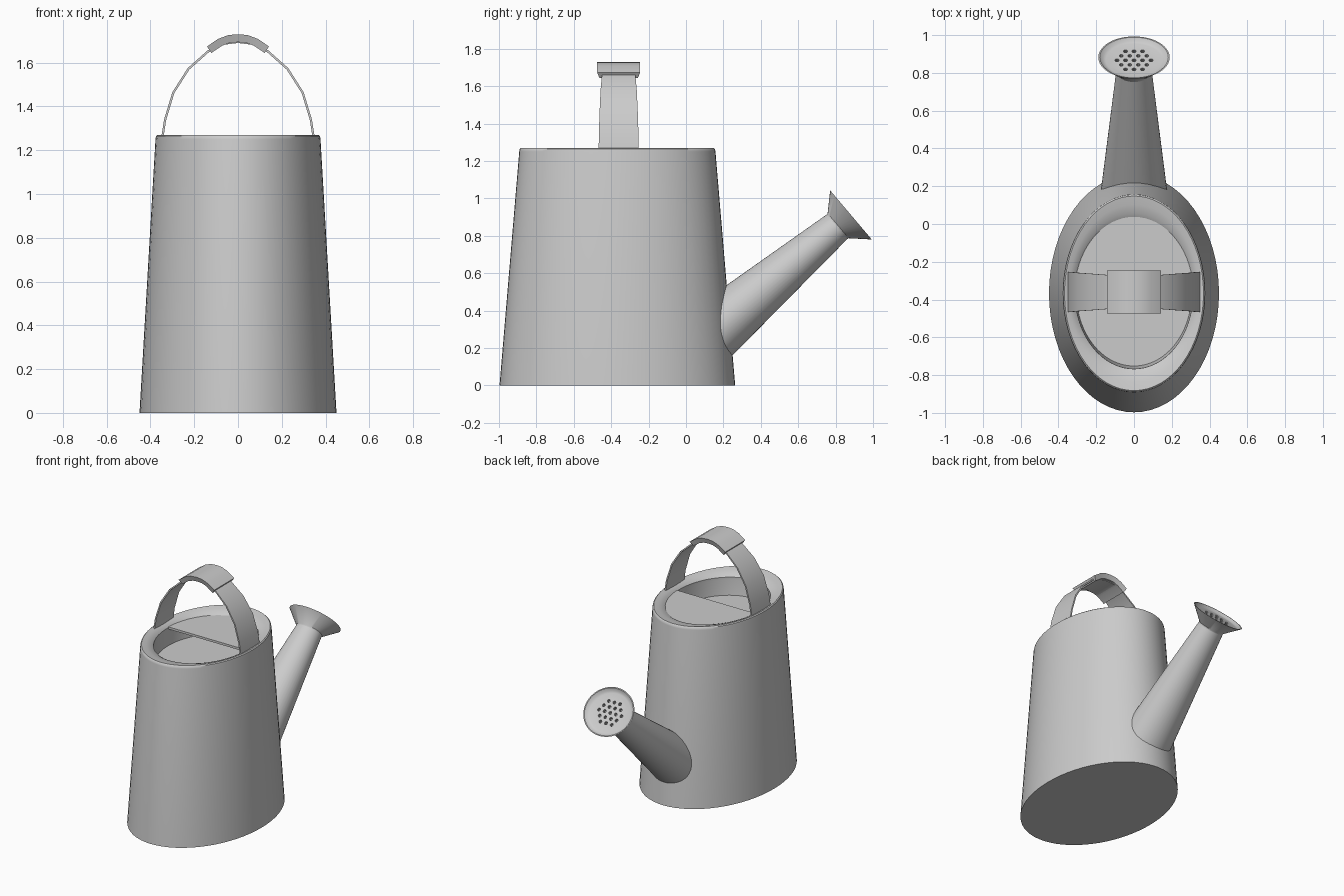
import bpy, bmesh
from math import sin, cos, pi, radians
from mathutils import Matrix, Vector

if "Cube" in bpy.data.objects:
    bpy.data.objects.remove(bpy.data.objects["Cube"])

CY = -0.367          # centre of the can along y
SEG = 64


def finish(name, bm, angle=40):
    bmesh.ops.recalc_face_normals(bm, faces=bm.faces)
    me = bpy.data.meshes.new(name)
    bm.to_mesh(me)
    bm.free()
    ob = bpy.data.objects.new(name, me)
    bpy.context.collection.objects.link(ob)
    smooth(ob, angle)
    return ob


def smooth(ob, angle):
    bpy.ops.object.select_all(action='DESELECT')
    ob.select_set(True)
    bpy.context.view_layer.objects.active = ob
    bpy.ops.object.shade_smooth_by_angle(angle=radians(angle))


def ellipse(rx, ry, z, cy=0.0, n=SEG):
    return [Vector((rx * cos(2 * pi * i / n), cy + ry * sin(2 * pi * i / n), z)) for i in range(n)]


def loft(name, rings, angle=40, matrix=Matrix(), caps=(True, True)):
    """Skin a row of closed rings, with optional end caps."""
    bm = bmesh.new()
    rows = [[bm.verts.new(matrix @ p) for p in r] for r in rings]
    n = len(rows[0])
    for a, b in zip(rows, rows[1:]):
        for i in range(n):
            j = (i + 1) % n
            bm.faces.new((a[i], a[j], b[j], b[i]))
    if caps[0]:
        bm.faces.new(rows[0][::-1])
    if caps[1]:
        bm.faces.new(rows[-1])
    return finish(name, bm, angle)


# Can body: tapered oval, rolled rim, opening and shallow inner floor
body = [(0.45, 0.63, 0), (0.377, 0.5245, 1.25), (0.375, 0.522, 1.264), (0.368, 0.515, 1.27),
        (0.345, 0.47, 1.262), (0.325, 0.425, 1.25), (0.312, 0.40, 1.235),
        (0.312, 0.40, 1.215), (0.305, 0.385, 1.11)]
loft("can_body", [ellipse(rx, ry, z, CY) for rx, ry, z in body])

# Half lid closing the spout side of the opening
half = [(0.316 * cos(pi * i / 32), CY + 0.02 + 0.385 * sin(pi * i / 32)) for i in range(33)]
loft("half_lid", [[Vector((x, y, z)) for x, y in half] for z in (1.222, 1.238)])


# Handle parts: rectangular section swept along an arch in the xz plane
def strap(name, pts, thick):
    """pts: (x, z, half width at outer side, half width at inner side), from centre to right end."""
    full = [(-x, z, a, b) for x, z, a, b in pts[:0:-1]] + pts
    rings = []
    for i, (x, z, wo, wi) in enumerate(full):
        p, q = full[max(i - 1, 0)], full[min(i + 1, len(full) - 1)]
        t = Vector((q[0] - p[0], 0, q[1] - p[1])).normalized()
        inward = Vector((t.z, 0, -t.x)) * thick
        o = Vector((x, -0.36, z))
        rings.append([o + Vector((0, -wo, 0)), o + Vector((0, wo, 0)),
                      o + inward + Vector((0, wi, 0)), o + inward + Vector((0, -wi, 0))])
    return loft(name, rings, 30)


arch = [(0, 1.70, 0.088), (0.08, 1.69, 0.088), (0.14, 1.655, 0.09), (0.23, 1.575, 0.097),
        (0.30, 1.465, 0.102), (0.338, 1.34, 0.106), (0.352, 1.25, 0.107)]
strap("handle_strap", [(x, z, w, w) for x, z, w in arch], 0.01)
grip = [(0, 1.73), (0.045, 1.726), (0.09, 1.709), (0.142, 1.674)]
strap("handle_grip", [(x, z, 0.115, 0.103) for x, z in grip], 0.036)

# Spout: tapered tube leaning forward out of the can
lean = Matrix.Translation((0, 0.22, 0.35)) @ Matrix.Rotation(-radians(49.7), 4, 'X')
WIDE = 1.1
tube = [(0.172, -0.2), (0.085, 0.778)]
loft("spout", [ellipse(r * WIDE, r, h, n=48) for r, h in tube], matrix=lean)

# Sprinkler head: flared cone with a recessed plate
head = [(0.085, 0.765), (0.087, 0.778), (0.172, 0.868), (0.165, 0.868), (0.150, 0.852), (0.135, 0.848)]
rose = loft("sprinkler_head", [ellipse(r * WIDE, r, h, n=48) for r, h in head], matrix=lean)

# Hexagonal pattern of holes cut into the plate
bm = bmesh.new()
for row in range(-2, 3):
    count = 5 - abs(row)
    for k in range(count):
        pos = Vector(((k - (count - 1) / 2) * 0.045, row * 0.037, 0.848))
        bmesh.ops.create_cone(bm, cap_ends=True, segments=10, radius1=0.011, radius2=0.011,
                              depth=0.05, matrix=lean @ Matrix.Translation(pos))
cutter = finish("hole_cutter", bm)
cutter.hide_render = True
mod = rose.modifiers.new("holes", 'BOOLEAN')
mod.operation = 'DIFFERENCE'
mod.solver = 'EXACT'
mod.object = cutter
bpy.context.view_layer.objects.active = rose
bpy.ops.object.modifier_apply(modifier=mod.name)
bpy.data.objects.remove(cutter)
smooth(rose, 35)
